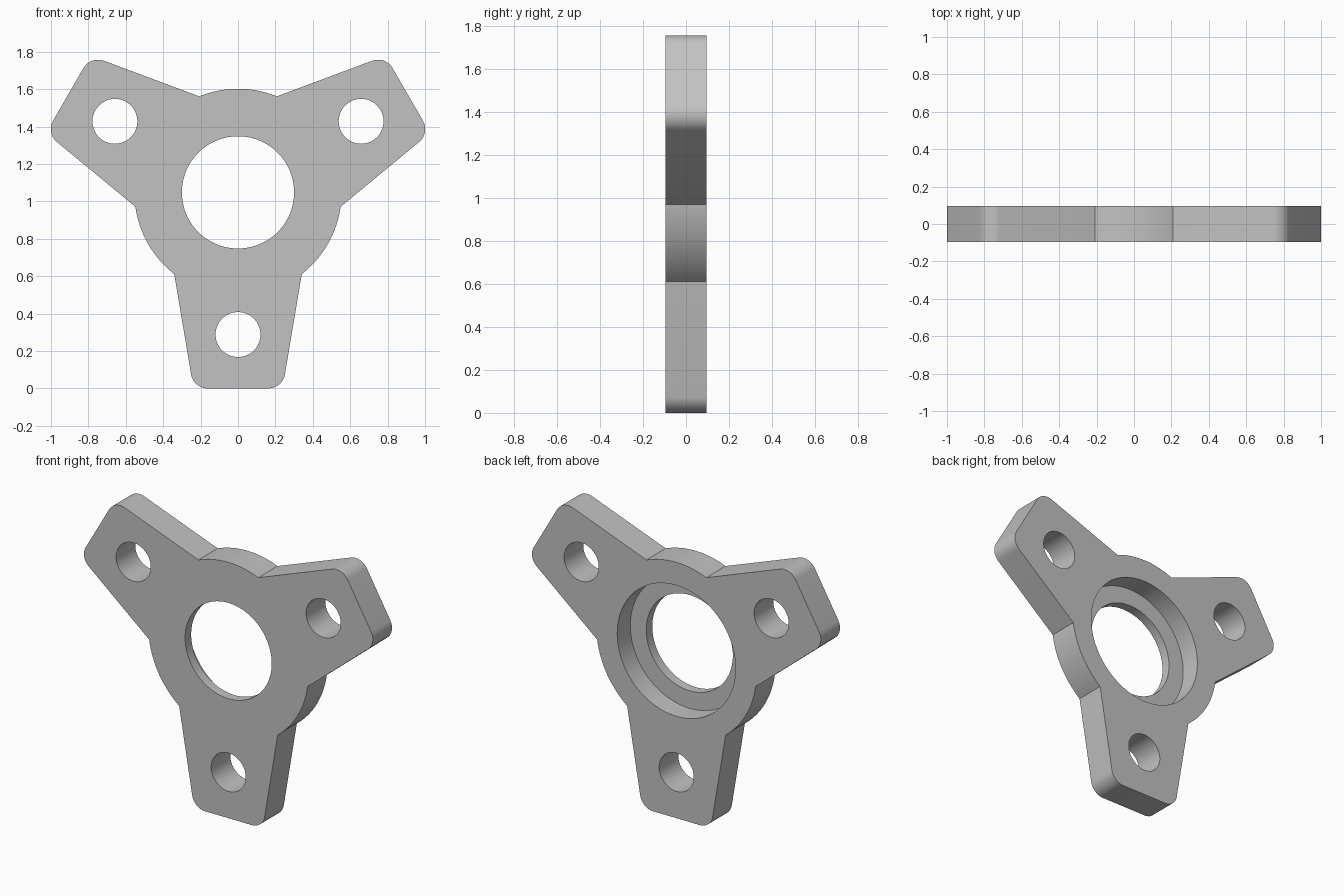
import bpy
import bmesh
from math import radians, sin, cos, pi
from mathutils import Vector

cube = bpy.data.objects.get("Cube")
if cube:
    bpy.data.objects.remove(cube, do_unlink=True)

CENTRE_Z = 1.048
HALF = 0.095          # half the plate thickness
HUB_R = 0.554
BORE_R, RECESS_R, RECESS_DEPTH = 0.30, 0.41, 0.13
BOLT_R, BOLT_DIST = 0.12, 0.76
FILLET_R, FILLET_X, FILLET_Y = 0.09, 0.162, 0.958
ARM_ANGLES = [radians(a) for a in (-90, 30, 150)]

grey = bpy.data.materials.new("plain grey")
grey.use_nodes = True
colour = (0.54, 0.54, 0.54, 1)
grey.diffuse_color = colour
grey.node_tree.nodes["Principled BSDF"].inputs["Base Color"].default_value = colour


def arc(cx, cy, r, start, end, steps):
    """Points along an arc, angles in degrees."""
    angles = [radians(start + (end - start) * i / steps) for i in range(steps + 1)]
    return [Vector((cx + r * cos(a), cy + r * sin(a))) for a in angles]


def turn(p, angle):
    return Vector((p.x * cos(angle) - p.y * sin(angle),
                   p.x * sin(angle) + p.y * cos(angle)))


# Outline of one third: rounded arm tip pointing along +x, then the hub arc
right_corner = arc(FILLET_Y, FILLET_X, FILLET_R, 0, 80.6, 10)
left_corner = [Vector((p.x, -p.y)) for p in reversed(right_corner)]
third = left_corner + right_corner + arc(0, 0, HUB_R, 38, 82, 16)
outline = [turn(p, a) for a in ARM_ANGLES for p in third]

# Plate: outline pulled through the thickness
bm = bmesh.new()
face = bm.faces.new([bm.verts.new((p.x, -HALF, p.y + CENTRE_Z)) for p in outline])
pulled = bmesh.ops.extrude_face_region(bm, geom=[face])["geom"]
bmesh.ops.translate(bm, vec=(0, 2 * HALF, 0),
                    verts=[v for v in pulled if isinstance(v, bmesh.types.BMVert)])
bmesh.ops.recalc_face_normals(bm, faces=bm.faces)
mesh = bpy.data.meshes.new("three_arm_plate")
bm.to_mesh(mesh)
bm.free()
plate = bpy.data.objects.new("three_arm_plate", mesh)
bpy.context.collection.objects.link(plate)
mesh.materials.append(grey)


def drill(x, z, radius, y0, y1):
    """Cut a round hole through the plate from y0 to y1."""
    bpy.ops.mesh.primitive_cylinder_add(
        vertices=96, radius=radius, depth=y1 - y0,
        location=(x, (y0 + y1) / 2, z), rotation=(pi / 2, 0, 0))
    cutter = bpy.context.object
    cutter.name = "hole_cutter"
    cutter.hide_render = True
    cutter.data.materials.append(grey)
    mod = plate.modifiers.new("hole", "BOOLEAN")
    mod.operation = "DIFFERENCE"
    mod.solver = "EXACT"
    mod.object = cutter
    bpy.ops.object.select_all(action="DESELECT")
    plate.select_set(True)
    bpy.context.view_layer.objects.active = plate
    bpy.ops.object.modifier_apply(modifier=mod.name)
    bpy.data.objects.remove(cutter, do_unlink=True)


# Central bore, the wider recess in the back, and one bolt hole per arm
drill(0, CENTRE_Z, BORE_R, -0.3, 0.3)
drill(0, CENTRE_Z, RECESS_R, HALF - RECESS_DEPTH, 0.3)
for a in ARM_ANGLES:
    drill(BOLT_DIST * cos(a), CENTRE_Z + BOLT_DIST * sin(a), BOLT_R, -0.3, 0.3)

bpy.ops.object.shade_smooth_by_angle(angle=radians(30))
